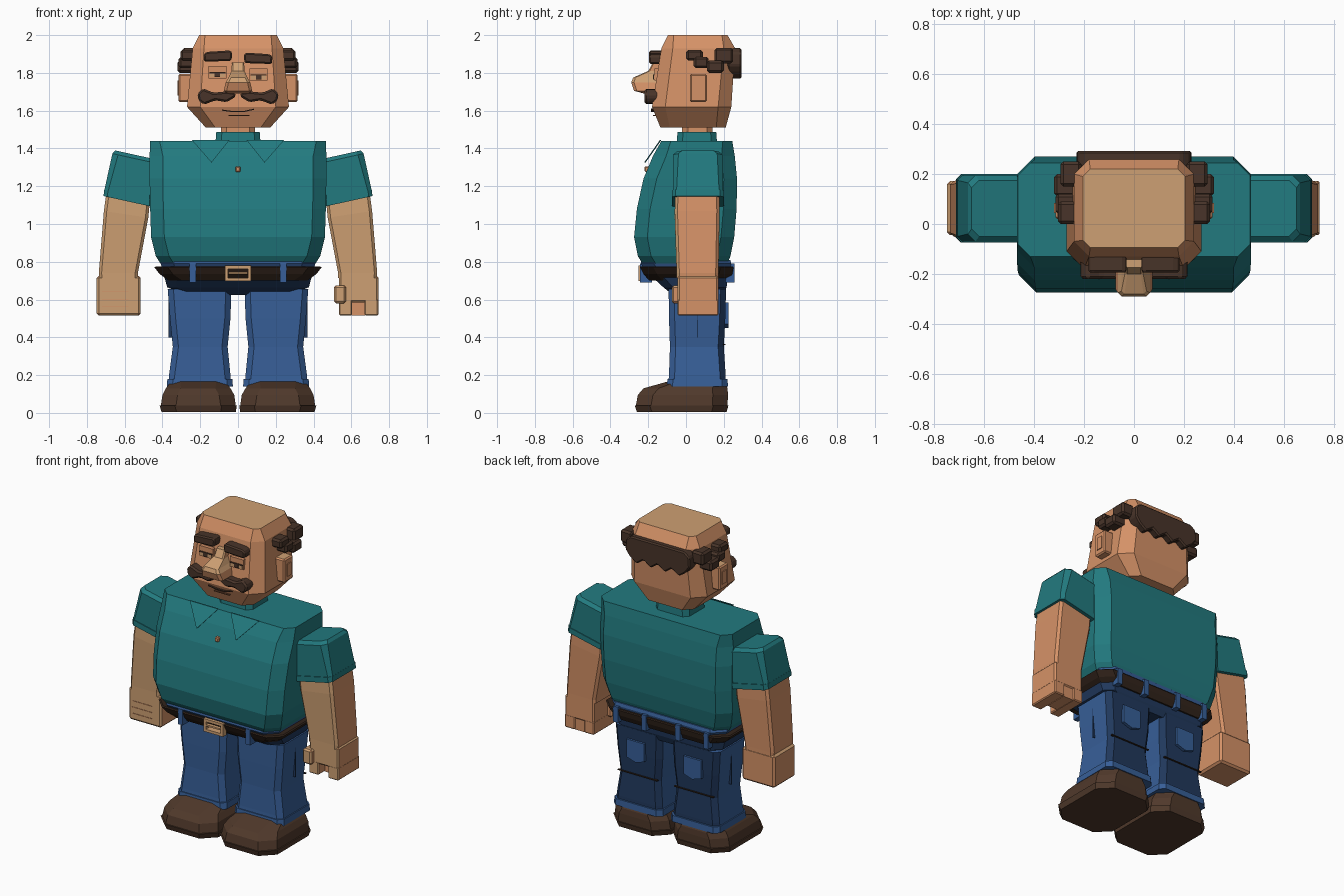
import bpy, bmesh, math
from mathutils import Vector


def material(name, r, g, b):
    m = bpy.data.materials.new(name)
    lin = [((c / 255 + 0.055) / 1.055) ** 2.4 for c in (r, g, b)]
    m.diffuse_color = (*lin, 1)
    return m


SKIN = material("skin", 213, 146, 103)
TAN = material("light skin", 206, 160, 115)
TEAL = material("teal shirt", 34, 122, 127)
DENIM = material("denim", 55, 95, 152)
DARK_DENIM = material("dark denim", 32, 56, 92)
SHOE = material("shoe brown", 80, 57, 43)
HAIR = material("hair brown", 72, 52, 41)
BELT = material("belt brown", 50, 36, 27)
LINE = material("face line", 110, 70, 48)


def finish(name, bm, mats, rule=None, bevel=0):
    if bevel:
        bmesh.ops.recalc_face_normals(bm, faces=bm.faces)
        bmesh.ops.bevel(bm, geom=bm.edges[:], offset=bevel, segments=1, affect='EDGES')
    bmesh.ops.recalc_face_normals(bm, faces=bm.faces)
    bm.normal_update()
    if rule:
        for f in bm.faces:
            f.material_index = int(rule(f.normal))
    me = bpy.data.meshes.new(name)
    bm.to_mesh(me)
    bm.free()
    for m in mats:
        me.materials.append(m)
    ob = bpy.data.objects.new(name, me)
    bpy.context.collection.objects.link(ob)
    return ob


def loft(name, rings, *mats, rule=None, side=1, tilt=0):
    """Stack of chamfered rectangles: (z, x0, x1, y0, y1, chamfer)."""
    bm = bmesh.new()
    loops = []
    for z, x0, x1, y0, y1, c in rings:
        pts = [(x0 + c, y0), (x1 - c, y0), (x1, y0 + c), (x1, y1 - c),
               (x1 - c, y1), (x0 + c, y1), (x0, y1 - c), (x0, y0 + c)]
        t = tilt if z > 1 else 0
        loops.append([bm.verts.new((side * x, y, z + t * (x - 0.585))) for x, y in pts])
    for a, b in zip(loops, loops[1:]):
        for i in range(8):
            j = (i + 1) % 8
            bm.faces.new((a[i], a[j], b[j], b[i]))
    bm.faces.new(loops[0][::-1])
    bm.faces.new(loops[-1])
    return finish(name, bm, mats, rule)


def box(name, x0, x1, y0, y1, z0, z1, *mats, side=1, bevel=0, rule=None):
    bm = bmesh.new()
    bmesh.ops.create_cube(bm, size=1)
    for v in bm.verts:
        v.co = Vector((side * ((x0 + x1) / 2 + v.co.x * (x1 - x0)),
                       (y0 + y1) / 2 + v.co.y * (y1 - y0),
                       (z0 + z1) / 2 + v.co.z * (z1 - z0)))
    return finish(name, bm, mats, rule, bevel)


def prism(name, pts, y0, y1, mat, side=1, bevel=0, lean=0):
    """Outline in x, z extruded along y; lean moves y with height."""
    bm = bmesh.new()
    z0 = min(p[1] for p in pts)
    a, b = ([bm.verts.new((side * x, y + lean * (z - z0), z)) for x, z in pts] for y in (y0, y1))
    bm.faces.new(a)
    bm.faces.new(b[::-1])
    for i in range(len(pts)):
        j = (i + 1) % len(pts)
        bm.faces.new((a[i], a[j], b[j], b[i]))
    return finish(name, bm, [mat], None, bevel)


def limb_rule(n):
    return n.y < -0.6 or n.z > 0.6


# Head and neck
loft("head", [(1.51, -.17, .17, -.135, .21, .05), (1.62, -.27, .27, -.18, .24, .07),
              (1.93, -.24, .24, -.13, .26, .06), (2.0, -.205, .205, -.095, .22, .03)],
     SKIN, TAN, rule=lambda n: n.z > .9)
loft("neck", [(1.4, -.09, .09, -.02, .14, .03), (1.54, -.09, .09, -.02, .14, .03)], SKIN)
loft("nose", [(1.69, -.055, .055, -.22, -.12, .01), (1.705, -.075, .075, -.275, -.12, .015),
              (1.75, -.065, .065, -.29, -.12, .015), (1.775, -.05, .05, -.28, -.12, .012),
              (1.81, -.035, .035, -.20, -.12, .008), (1.855, -.032, .032, -.175, -.12, .006)],
     SKIN, TAN, rule=lambda n: n.z > .3)

# Mouth lines
prism("mouth", [(-.085, 1.60), (-.03, 1.592), (.03, 1.592), (.085, 1.605), (.085, 1.611),
                (.03, 1.598), (-.03, 1.598), (-.085, 1.606)], -.184, -.15, HAIR)
box("chin_line", -.05, .06, -.174, -.15, 1.572, 1.577, LINE)

for s, tag in ((-1, "right"), (1, "left")):
    # Eyes, brows, moustache
    dz = .006 * s
    box(f"{tag}_eyelid", .06, .155, -.168, -.12, 1.765 - dz, 1.83 - dz, SKIN, side=s)
    box(f"{tag}_eye", .068, .148, -.172, -.15, 1.772 - dz, 1.794 - dz, TAN, side=s)
    box(f"{tag}_pupil", .095, .125, -.176, -.16, 1.772 - dz, 1.794 - dz, HAIR, side=s)
    box(f"{tag}_lash", .065, .152, -.176, -.15, 1.792 - dz, 1.798 - dz, HAIR, side=s)
    prism(f"{tag}_eyebrow", [(.035, 1.858 - dz), (.18, 1.853 - dz), (.182, 1.895 - dz),
                             (.165, 1.905 - dz), (.04, 1.913 - dz), (.03, 1.90 - dz)],
          -.195, -.11, HAIR, side=s, bevel=.008)
    prism(f"{tag}_moustache", [(.01, 1.675), (.06, 1.645), (.12, 1.655), (.18, 1.632), (.21, 1.655),
                               (.215, 1.69), (.185, 1.718), (.13, 1.695), (.06, 1.702), (.015, 1.695)],
          -.22, -.13, HAIR, side=s, bevel=.01)
    # Ears and side hair tufts
    box(f"{tag}_ear", .23, .315, .02, .11, 1.645, 1.795, SKIN, TAN, side=s, bevel=.008,
        rule=lambda n: n.z > .9)
    box(f"{tag}_inner_ear", .30, .32, .045, .085, 1.68, 1.76, SKIN, side=s)
    for i, (x, y0, y1, z0, z1) in enumerate(((.305, 0, .09, 1.865, 1.922), (.315, .04, .12, 1.825, 1.885),
                                             (.32, .11, .20, 1.80, 1.865), (.295, .15, .25, 1.85, 1.932))):
        box(f"{tag}_hair_tuft_{i}", .21, x, y0, y1, z0, z1, HAIR, side=s, bevel=.012)

# Back hair with a jagged lower edge
teeth = [(-.2 + .05 * i, 1.765 if i % 2 else 1.80) for i in range(9)]
prism("back_hair", [(-.23, 1.84)] + teeth + [(.23, 1.84), (.225, 1.905), (.19, 1.932),
                                             (-.19, 1.932), (-.225, 1.905)], .22, .293, HAIR, bevel=.008)

# Shirt
loft("shirt", [(.79, -.41, .41, -.23, .22, .07), (.83, -.435, .435, -.255, .235, .07),
               (.93, -.46, .46, -.275, .255, .07), (1.08, -.465, .465, -.26, .268, .07),
               (1.24, -.468, .468, -.225, .27, .07), (1.36, -.468, .468, -.175, .258, .07),
               (1.44, -.465, .465, -.13, .245, .05)], TEAL)
loft("collar_band", [(1.42, -.12, .12, -.05, .165, .03), (1.487, -.115, .115, -.045, .16, .03)], TEAL)
box("shirt_button", -.014, .014, -.22, -.19, 1.276, 1.304, SKIN, bevel=.005)
box("shirt_placket_line", -.002, .002, -.212, -.18, 1.25, 1.27, DARK_DENIM)

for s, tag in ((-1, "right"), (1, "left")):
    prism(f"{tag}_collar_flap", [(.045, 1.445), (.14, 1.325), (.245, 1.445)], -.222, -.214, TEAL,
          side=s, lean=.70)
    # Sleeve, cuff and forearm
    loft(f"{tag}_sleeve", [(1.15, .45, .708, -.07, .195, .02), (1.355, .42, .665, -.07, .195, .03),
                           (1.375, .43, .65, -.05, .175, .03)], TEAL, side=s, tilt=.22)
    loft(f"{tag}_sleeve_cuff", [(1.12, .45, .712, -.075, .20, .02), (1.155, .447, .708, -.075, .20, .02)],
         TEAL, side=s, tilt=.22)
    loft(f"{tag}_forearm", [(.715, .53, .735, -.05, .172, .015), (.74, .53, .737, -.05, .172, .015),
                            (1.05, .475, .71, -.06, .178, .015), (1.2, .46, .69, -.055, .175, .015)],
         SKIN, TAN, rule=limb_rule, side=s, tilt=.15)

    # Leg with turn-up
    loft(f"{tag}_leg", [(.14, .035, .37, -.095, .21, .03), (.2, .04, .365, -.09, .21, .03),
                        (.35, .055, .345, -.085, .20, .03), (.5, .04, .36, -.09, .208, .03),
                        (.655, .035, .372, -.092, .212, .03)],
         DENIM, DARK_DENIM, rule=lambda n: n.y > .6, side=s)
    loft(f"{tag}_trouser_cuff", [(.14, .027, .377, -.102, .222, .03), (.18, .03, .374, -.098, .22, .03)],
         DENIM, side=s)
    prism(f"{tag}_back_pocket", [(.14, .47), (.2, .45), (.265, .47), (.265, .585), (.14, .585)],
          .20, .224, DENIM, side=s)
    box(f"{tag}_knee_seam", .06, .34, .195, .208, .36, .366, BELT, side=s)
    box(f"{tag}_side_seam", .34, .367, .06, .064, .40, .60, DARK_DENIM, side=s)
    # Shoe
    loft(f"{tag}_sole", [(.005, .012, .405, -.26, .215, .08), (.04, .006, .415, -.272, .225, .08)],
         SHOE, side=s)
    loft(f"{tag}_shoe", [(.04, .012, .408, -.265, .22, .08), (.095, .02, .40, -.255, .222, .08),
                         (.13, .04, .382, -.225, .22, .08), (.165, .065, .355, -.10, .205, .05)],
         SHOE, side=s)
    # Belt loops
    for y0, y1, x in ((.21, .257, .12), (.21, .257, .32), (-.243, -.18, .24)):
        box(f"{tag}_belt_loop", x - .017, x + .017, y0, y1, .69, .79, DENIM, side=s)

# Hips, belt and buckle
loft("hips", [(.625, -.27, .27, -.07, .20, .04), (.665, -.375, .375, -.12, .215, .05),
              (.72, -.39, .39, -.18, .22, .06)], DARK_DENIM)
loft("waistband", [(.72, -.38, .38, -.19, .22, .06), (.79, -.41, .41, -.24, .24, .07),
                   (.81, -.405, .405, -.235, .235, .07)], DENIM)
loft("belt", [(.70, -.365, .365, -.195, .228, .07), (.735, -.415, .415, -.225, .245, .07),
              (.77, -.442, .442, -.243, .252, .07), (.776, -.435, .435, -.238, .248, .07)], BELT)
for n, a in (("buckle_top", (-.07, .07, .762, .78)), ("buckle_bottom", (-.07, .07, .698, .715)),
             ("buckle_left", (.052, .07, .698, .78)), ("buckle_right", (-.07, -.052, .698, .78)),
             ("buckle_pin", (-.05, .05, .735, .745))):
    box(n, a[0], a[1], -.252, -.215, a[2], a[3], TAN)

# Right hand: closed fist with finger creases
box("right_fist", -.748, -.515, -.045, .172, .515, .725, SKIN, TAN, rule=limb_rule, bevel=.012)
for i in range(3):
    box(f"finger_crease_{i}", -.72, -.58, -.048, -.03, .56 + .04 * i, .563 + .04 * i, SKIN)

# Left hand: palm, fingers with a gap, thumb
box("left_palm", .535, .743, -.045, .172, .585, .725, SKIN, TAN, rule=limb_rule, bevel=.01)
for i, (x0, x1, y0) in enumerate(((.535, .603, -.045), (.67, .743, -.045))):
    box(f"left_finger_{i}", x0, x1, y0, .172, .515, .60, SKIN, TAN, rule=limb_rule, bevel=.006)
box("left_inner_finger", .60, .673, .02, .165, .515, .60, SKIN)
box("left_thumb", .508, .572, -.075, .03, .58, .675, SKIN, TAN, rule=limb_rule, bevel=.01)
